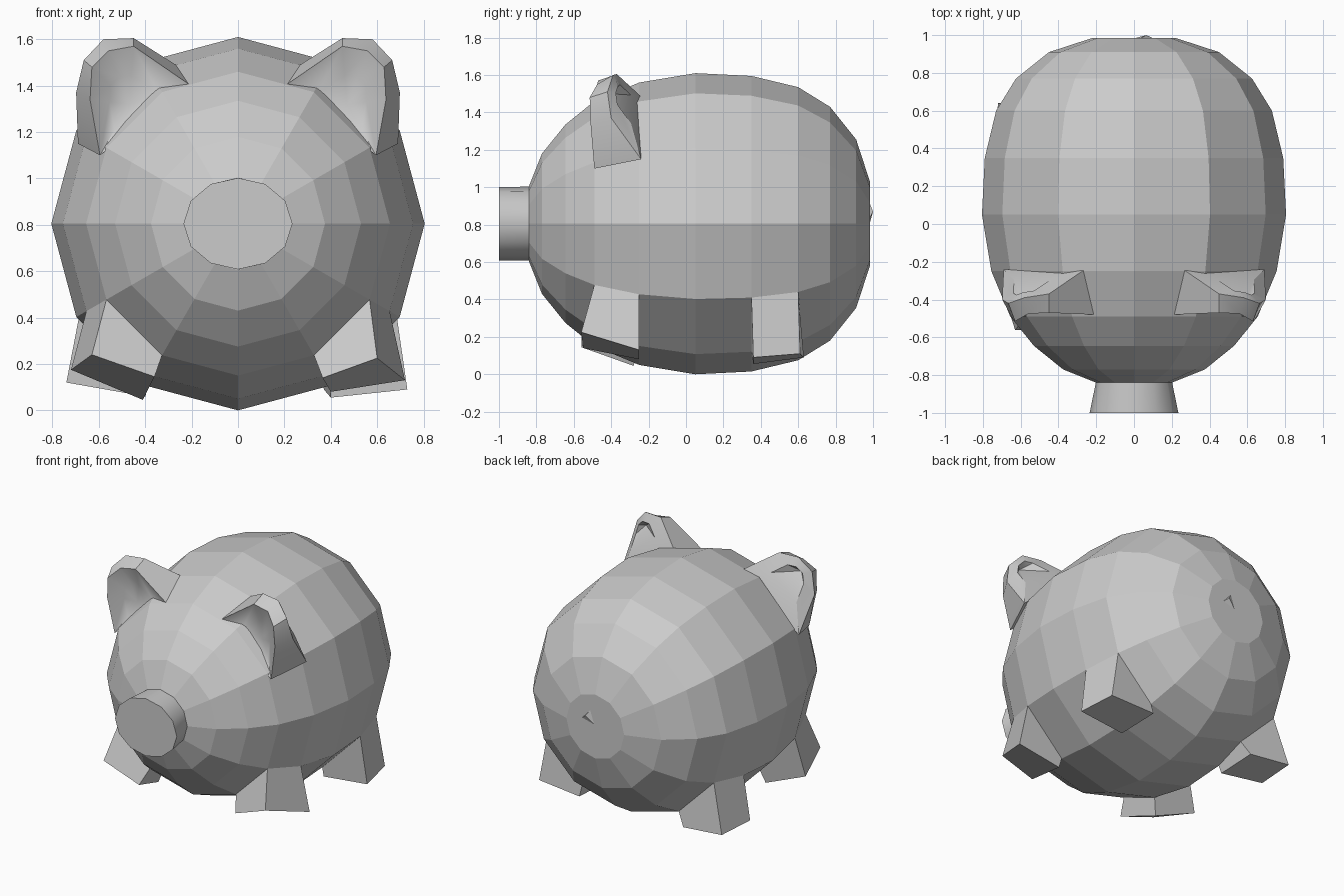
import bpy, bmesh
from math import cos, sin, radians
from mathutils import Vector

if "Cube" in bpy.data.objects:
    bpy.data.objects.remove(bpy.data.objects["Cube"])

SIDES, CZ = 12, 0.805


def make(name, verts, faces, smooth=None):
    me = bpy.data.meshes.new(name)
    me.from_pydata([tuple(v) for v in verts], [], faces)
    bm = bmesh.new()
    bm.from_mesh(me)
    bmesh.ops.recalc_face_normals(bm, faces=bm.faces)
    bm.to_mesh(me)
    bm.free()
    ob = bpy.data.objects.new(name, me)
    bpy.context.collection.objects.link(ob)
    if smooth:
        bpy.ops.object.select_all(action='DESELECT')
        ob.select_set(True)
        bpy.context.view_layer.objects.active = ob
        bpy.ops.object.shade_smooth_by_angle(angle=radians(smooth))
    return ob


def ring(y, rx, rz=None):
    rz = rz or rx
    return [Vector((rx * cos(radians(30 * i)), y, CZ + rz * sin(radians(30 * i))))
            for i in range(SIDES)]


def bridge(a, b, n):
    """Quads joining two closed loops starting at vertex a and b."""
    return [(a + i, a + (i + 1) % n, b + (i + 1) % n, b + i) for i in range(n)]


def lathe(name, profile, smooth=None):
    verts, faces = [], []
    for p in profile:
        verts += ring(*p)
    for k in range(len(profile) - 1):
        faces += bridge(k * SIDES, (k + 1) * SIDES, SIDES)
    last = (len(profile) - 1) * SIDES
    faces += [tuple(range(SIDES)), tuple(range(last, last + SIDES))]
    return make(name, verts, faces, smooth)


# Faceted round body, rings along y
lathe("body", [(-0.84, 0.20), (-0.77, 0.375), (-0.645, 0.53), (-0.49, 0.655),
               (-0.25, 0.755), (0.05, 0.805), (0.35, 0.79), (0.60, 0.73),
               (0.77, 0.625), (0.91, 0.45), (0.985, 0.22)])

# Flared snout
lathe("snout", [(-0.83, 0.20, 0.198), (-1.0, 0.235, 0.197)], smooth=35)


# Legs: blocks growing out of one lower side face of the body
def leg(name, side, y0, r0, y1, r1, foot):
    top = []
    for y, r, a in ((y0, r0, -30), (y1, r1, -30), (y1, r1, -60), (y0, r0, -60)):
        top.append(Vector((side * r * cos(radians(a)), y, CZ + r * sin(radians(a)))))
    foot = [Vector((side * x, y, z)) for x, y, z in foot]
    make(name, top + foot, bridge(0, 4, 4) + [(0, 1, 2, 3), (4, 5, 6, 7)])


FRONT, HIND = (-0.49, 0.655, -0.25, 0.755), (0.35, 0.79, 0.60, 0.73)
leg("front_leg_right", 1, *FRONT, [(0.60, -0.56, 0.225), (0.72, -0.25, 0.13),
                                   (0.40, -0.25, 0.08), (0.365, -0.55, 0.14)])
leg("front_leg_left", -1, *FRONT, [(0.63, -0.56, 0.24), (0.72, -0.27, 0.175),
                                   (0.41, -0.28, 0.045), (0.36, -0.56, 0.145)])
leg("hind_leg_right", 1, *HIND, [(0.73, 0.36, 0.09), (0.69, 0.61, 0.11),
                                 (0.37, 0.63, 0.09), (0.40, 0.36, 0.055)])
leg("hind_leg_left", -1, *HIND, [(0.74, 0.36, 0.12), (0.72, 0.64, 0.12),
                                 (0.42, 0.63, 0.09), (0.40, 0.37, 0.06)])


# Ears: hollow front cup, solid wedge behind with a small dimple near the tip
RIM = [(0.595, -0.49, 1.10), (0.638, -0.51, 1.34), (0.63, -0.515, 1.48),
       (0.56, -0.475, 1.55), (0.45, -0.47, 1.57), (0.21, -0.48, 1.405)]
BACK = [(0.69, -0.24, 1.15), (0.698, -0.40, 1.37), (0.665, -0.42, 1.51),
        (0.58, -0.39, 1.60), (0.45, -0.37, 1.605), (0.26, -0.24, 1.485)]


def ear(name, side):
    cup, dimple = Vector((0.47, -0.42, 1.32)), Vector((0.59, -0.375, 1.50))
    rim, back = [Vector(v) for v in RIM], [Vector(v) for v in BACK]
    inner = [v.lerp(cup, 0.5) + Vector((0, 0.02, 0)) for v in rim]
    dent = [dimple.lerp(v, 0.45) + Vector((0, 0.02, 0)) for v in back]
    verts = rim + back + inner + dent + [cup, dimple + Vector((0, -0.035, 0))]
    faces = bridge(0, 6, 6) + bridge(0, 12, 6) + bridge(6, 18, 6)
    for i in range(6):
        faces += [(12 + i, 12 + (i + 1) % 6, 24), (18 + i, 18 + (i + 1) % 6, 25)]
    make(name, [(side * v.x, v.y, v.z) for v in verts], faces, smooth=35)


ear("ear_right", 1)
ear("ear_left", -1)

# Tiny pointed tail
make("tail", [(-0.01, 0.98, 0.80), (0.11, 0.98, 0.83), (0.03, 0.98, 0.92), (0.065, 1.0, 0.87)],
     [(0, 1, 2), (0, 1, 3), (1, 2, 3), (2, 0, 3)])
